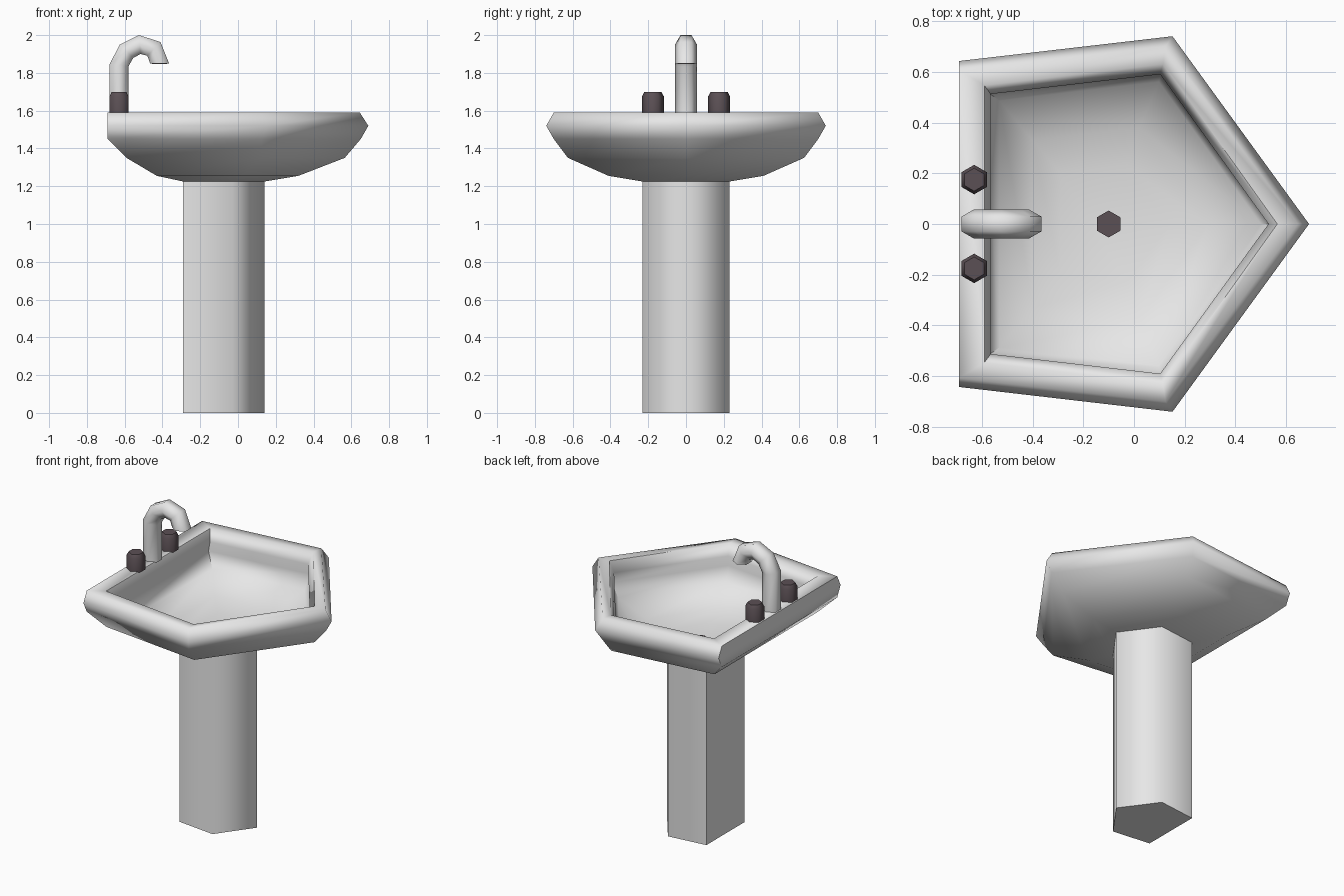
import bpy, bmesh, math
from mathutils import Vector

if "Cube" in bpy.data.objects:
    bpy.data.objects.remove(bpy.data.objects["Cube"])


def material(name, rgb):
    m = bpy.data.materials.new(name)
    m.diffuse_color = (*rgb, 1)
    m.use_nodes = True
    m.node_tree.nodes["Principled BSDF"].inputs["Base Color"].default_value = m.diffuse_color
    return m


white = material("white ceramic", (0.8, 0.8, 0.8))
dark = material("dark metal", (0.105, 0.08, 0.09))


def loft(name, rings, mat, angle):
    """Skin a list of equal-length closed rings and cap both ends."""
    bm = bmesh.new()
    vs = [[bm.verts.new(p) for p in r] for r in rings]
    n = len(vs[0])
    for a, b in zip(vs, vs[1:]):
        for i in range(n):
            j = (i + 1) % n
            bm.faces.new((a[i], a[j], b[j], b[i]))
    bm.faces.new(vs[0][::-1])
    bm.faces.new(vs[-1])
    bmesh.ops.recalc_face_normals(bm, faces=bm.faces)
    me = bpy.data.meshes.new(name)
    bm.to_mesh(me)
    bm.free()
    me.materials.append(mat)
    ob = bpy.data.objects.new(name, me)
    bpy.context.collection.objects.link(ob)
    bpy.ops.object.select_all(action='DESELECT')
    ob.select_set(True)
    bpy.context.view_layer.objects.active = ob
    bpy.ops.object.shade_smooth_by_angle(angle=math.radians(angle))
    return ob


def pentagon(back, tip, half, z):
    xm = back + (tip - back) * 0.61
    yb = half * 0.868
    return [(back, -yb, z), (xm, -half, z), (tip, 0, z), (xm, half, z), (back, yb, z)]


def hexagon(centre, radius, tangent=(0, 0, 1)):
    side = Vector((0, 1, 0))
    up = Vector(tangent).normalized().cross(side)
    c = Vector(centre)
    return [c + radius * (math.cos(a) * side + math.sin(a) * up)
            for a in (k * math.pi / 3 for k in range(6))]


# Basin: underside, rounded rim, inner bowl
profile = [(-.29, .14, .23, 1.225), (-.43, .32, .41, 1.255), (-.59, .565, .625, 1.35),
           (-.69, .65, .70, 1.45), (-.69, .69, .74, 1.52), (-.69, .645, .70, 1.59),
           (-.59, .565, .63, 1.59), (-.565, .53, .59, 1.52), (-.585, .55, .605, 1.45),
           (-.53, .50, .56, 1.36), (-.40, .29, .38, 1.275), (-.29, .14, .23, 1.245)]
loft("basin", [pentagon(*p) for p in profile], white, 65)

# Pedestal
loft("pedestal", [pentagon(-.29, .14, .23, z) for z in (0, 1.23)], white, 80)

# Drain
loft("drain", [hexagon((-.10, 0, z), .053) for z in (1.243, 1.251)], dark, 30)

# Curved spout
path = [(-.63, 1.585), (-.63, 1.84), (-.59, 1.915), (-.52, 1.95), (-.445, 1.927), (-.415, 1.85)]
rings = []
for i, (x, z) in enumerate(path):
    a, b = path[max(i - 1, 0)], path[min(i + 1, len(path) - 1)]
    t = (b[0] - a[0], 0, b[1] - a[1])
    if i == len(path) - 1:
        t = (0, 0, -1)
    rings.append(hexagon((x, 0, z), .058, t))
loft("spout", rings, white, 65)

# Dark spout opening
loft("spout_opening", [hexagon((-.415, 0, z), .045) for z in (1.847, 1.852)], dark, 30)

# Tap handles
for side, y in (("left", -.175), ("right", .175)):
    loft(side + "_handle", [hexagon((-.63, y, z), r) for z, r in
                            ((1.585, .058), (1.675, .058), (1.70, .045))], dark, 65)
